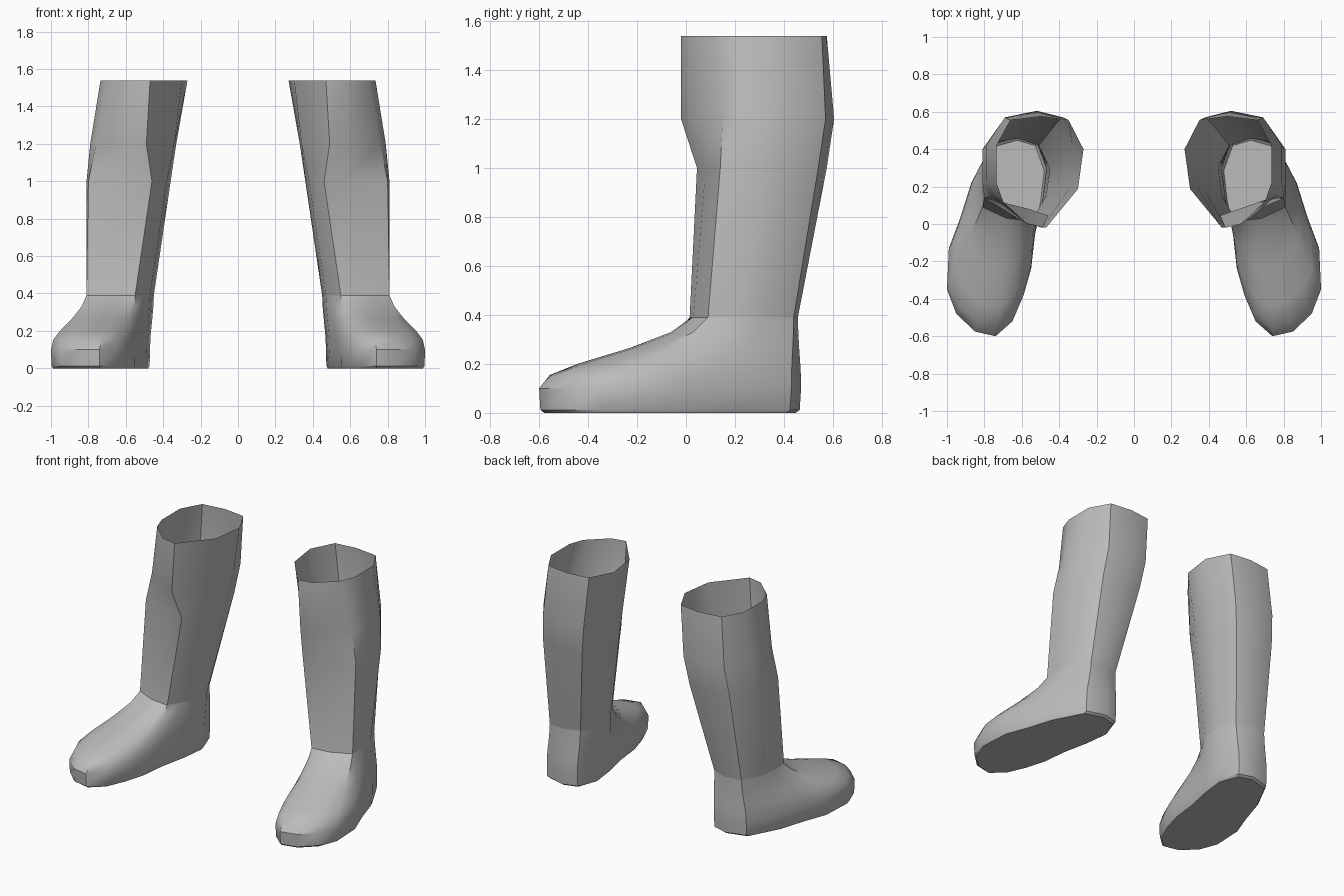
import bpy
import math
from mathutils import Vector

if "Cube" in bpy.data.objects:
    bpy.data.objects.remove(bpy.data.objects["Cube"], do_unlink=True)

grey = bpy.data.materials.new("boot_grey")
grey.use_nodes = True
COLOUR = (0.5, 0.5, 0.5, 1)
grey.diffuse_color = COLOUR
grey.node_tree.nodes["Principled BSDF"].inputs["Base Color"].default_value = COLOUR


def points(pairs):
    return [Vector(p) for p in pairs]


# Shaft outlines, running heel, inner side, shin, outer side
ankle = points([(.62, .457), (.51, .42), (.45, .30), (.47, .15), (.55, .015),
                (.68, .03), (.81, .09), (.81, .20), (.80, .30), (.73, .44)])
knee = points([(.54, .575), (.41, .545), (.36, .38), (.38, .18), (.46, .045),
               (.56, .08), (.80, .14), (.81, .22), (.81, .40), (.71, .54)])
calf = points([(.52, .605), (.38, .57), (.33, .42), (.34, .20), (.49, -.02),
               (.59, .01), (.76, .15), (.79, .23), (.79, .42), (.69, .57)])
rim = points([(.50, .575), (.35, .556), (.27, .40), (.30, .187), (.47, -.02),
              (.57, 0), (.70, .12), (.735, .22), (.735, .42), (.66, .555)])
shaft_rings = [(.39, ankle), (1.0, knee), (1.2, calf), (1.54, rim)]

# Sole outline in the same order, each point tied to a place along the ankle
sole = points([(.62, .47), (.52, .44), (.47, .30), (.49, .13), (.53, -.06),
               (.55, -.24), (.59, -.38), (.65, -.52), (.74, -.60), (.85, -.575),
               (.95, -.48), (1, -.35), (.99, -.13), (.93, .03), (.87, .22),
               (.76, .43)])
ankle_places = [0, 1, 2, 3, 3.5, 4, 4.2, 4.5, 4.8, 5.2, 5.6, 6, 6.4, 7, 8, 9]


def along(ring, place):
    i = int(place)
    return ring[i].lerp(ring[(i + 1) % len(ring)], place - i)


foot_top = [along(ankle, p) for p in ankle_places]

# The foot closes from the sole outline to the ankle: height, blend
INSTEP = [(.1, 0), (.155, .07), (.2, .25), (.265, .59), (.33, .86), (.39, 1)]
middle = sum(sole, Vector((0, 0))) / len(sole)
foot_rings = [(0, [p.lerp(middle, .04) for p in sole]),
              (.012, [p.lerp(middle, .01) for p in sole])]
for z, blend in INSTEP:
    foot_rings.append((z, [a.lerp(b, blend) for a, b in zip(sole, foot_top)]))


def loft(name, rings, side, closed_bottom=False):
    n = len(rings[0][1])
    verts = [(side * p.x, p.y, z) for z, ring in rings for p in ring]
    faces = []
    for k in range(len(rings) - 1):
        for i in range(n):
            j = (i + 1) % n
            faces.append((k * n + i, k * n + j, (k + 1) * n + j, (k + 1) * n + i))
    if closed_bottom:
        faces.append(tuple(reversed(range(n))))
    if side < 0:
        faces = [f[::-1] for f in faces]
    mesh = bpy.data.meshes.new(name)
    mesh.from_pydata(verts, [], faces)
    mesh.materials.append(grey)
    obj = bpy.data.objects.new(name, mesh)
    bpy.context.collection.objects.link(obj)
    bpy.ops.object.select_all(action='DESELECT')
    obj.select_set(True)
    bpy.context.view_layer.objects.active = obj
    bpy.ops.object.shade_smooth_by_angle(angle=math.radians(35))


# A mirrored pair of open boots
for label, side in (("left", 1), ("right", -1)):
    loft(label + "_boot_shaft", shaft_rings, side)
    loft(label + "_boot_foot", foot_rings, side, closed_bottom=True)
